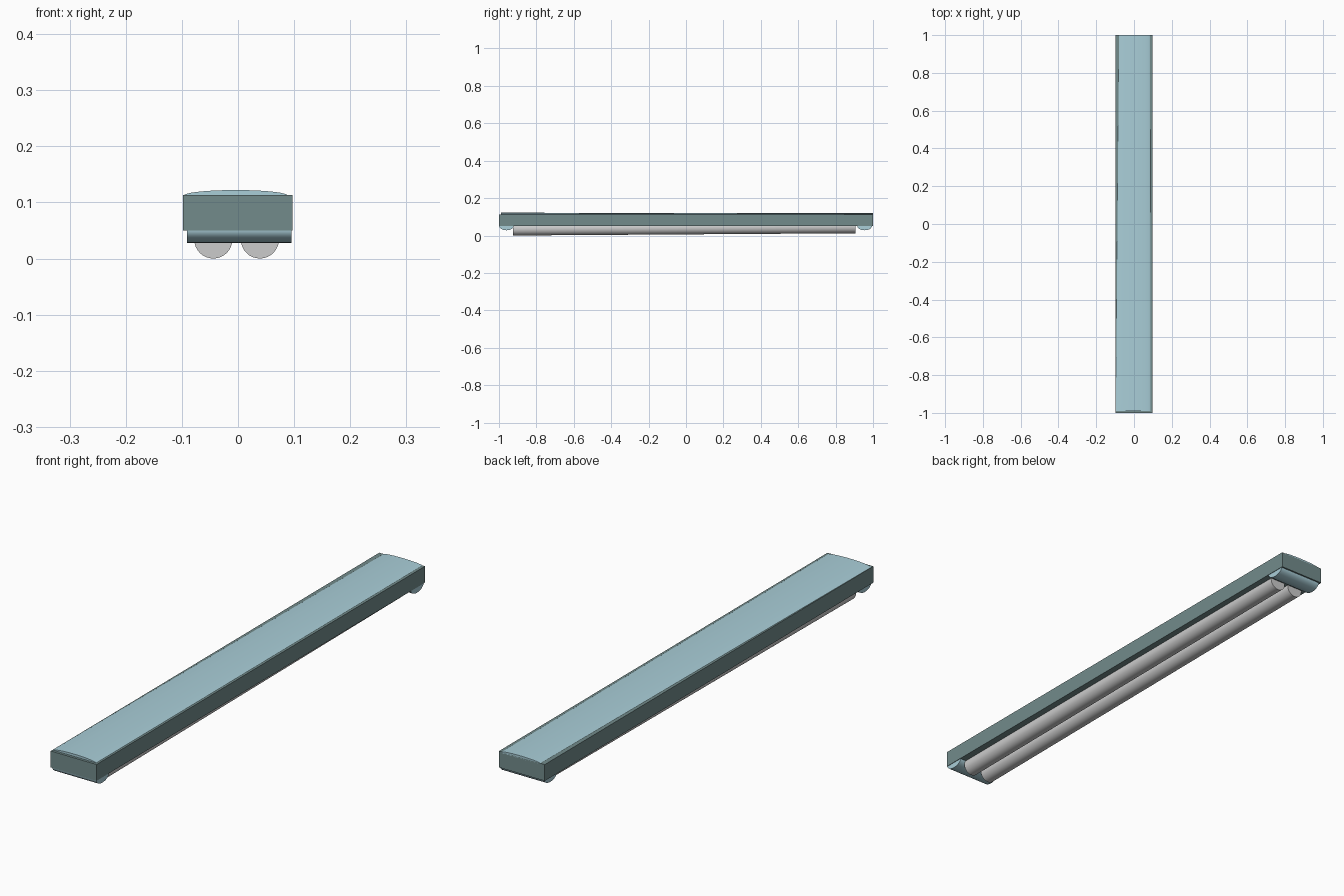
import bpy, bmesh
from math import sin, cos, pi, radians
from mathutils import Vector

if "Cube" in bpy.data.objects:
    bpy.data.objects.remove(bpy.data.objects["Cube"])


def material(name, rgb):
    m = bpy.data.materials.new(name)
    m.diffuse_color = (*rgb, 1)
    m.use_nodes = True
    m.node_tree.nodes["Principled BSDF"].inputs["Base Color"].default_value = m.diffuse_color
    return m


GREEN = material("grey_green", (0.17, 0.26, 0.26))
BLUE = material("pale_blue", (0.40, 0.62, 0.69))


def loft(name, start, end, mat=None, smooth=True):
    """Closed solid between two matching rings of points."""
    bm = bmesh.new()
    a = [bm.verts.new(p) for p in start]
    b = [bm.verts.new(p) for p in end]
    n = len(a)
    for i in range(n):
        j = (i + 1) % n
        bm.faces.new((a[i], a[j], b[j], b[i]))
    bm.faces.new(a)
    bm.faces.new(b)
    bmesh.ops.recalc_face_normals(bm, faces=bm.faces)
    me = bpy.data.meshes.new(name)
    bm.to_mesh(me)
    bm.free()
    ob = bpy.data.objects.new(name, me)
    bpy.context.collection.objects.link(ob)
    if mat:
        me.materials.append(mat)
    if smooth:
        bpy.ops.object.select_all(action='DESELECT')
        ob.select_set(True)
        bpy.context.view_layer.objects.active = ob
        bpy.ops.object.shade_smooth_by_angle(angle=radians(35))
    return ob


# long box housing
def rect(y):
    return [(x, y, z) for x, z in
            ((-0.098, 0.05), (0.097, 0.05), (0.097, 0.113), (-0.098, 0.113))]


loft("housing", rect(-1), rect(1), GREEN, smooth=False)


# shallow domed top cover, slightly skewed and lower at the back
def dome(y, cx, half, rise):
    arc = [(cx + half * cos(pi * i / 24), y, 0.112 + rise * sin(pi * i / 24))
           for i in range(25)]
    return arc + [(cx - half, y, 0.108), (cx + half, y, 0.108)]


loft("top_cover", dome(-0.99, -0.004, 0.093, 0.010),
     dome(1.0, 0.003, 0.083, 0.007), BLUE)


# rounded lamp holders across both ends
def holder(x, y):
    return [(x, y + 0.039 * cos(pi * i / 20), 0.051 - 0.023 * sin(pi * i / 20))
            for i in range(21)]


for name, y in (("front_lamp_holder", -0.96), ("back_lamp_holder", 0.955)):
    loft(name, holder(-0.091, y), holder(0.095, y), BLUE)


# pair of tubes, tilted up a little toward the back
def ring(x, y, z, r=0.034):
    return [Vector((x + r * cos(2 * pi * i / 32), y, z + r * sin(2 * pi * i / 32)))
            for i in range(32)]


for name, x in (("left_tube", -0.044), ("right_tube", 0.039)):
    loft(name, ring(x, -0.925, 0.034), ring(x, 0.905, 0.046))
